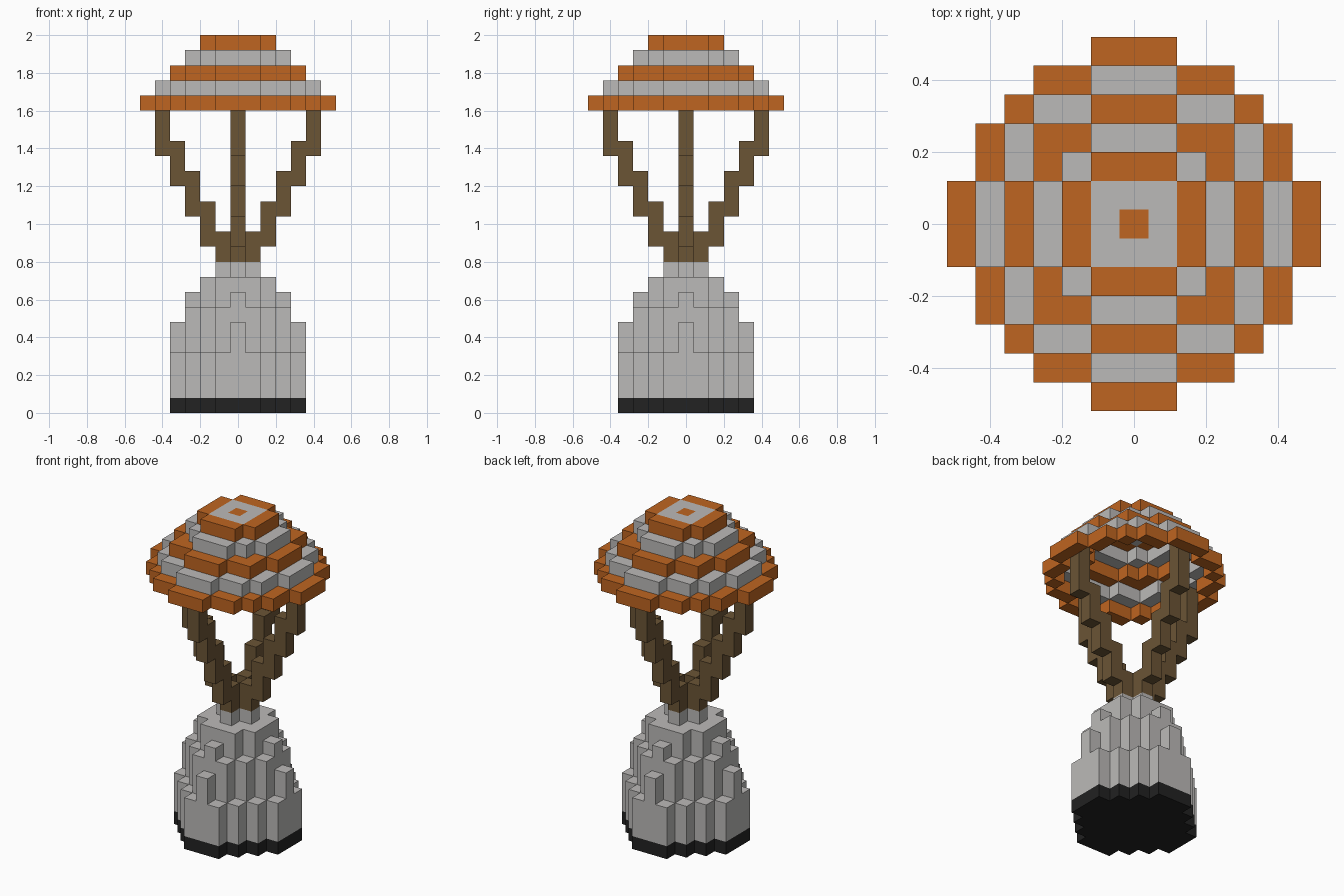
import bpy
import bmesh
from mathutils import Vector

U = 0.08  # edge length of one block

cube = bpy.data.objects.get("Cube")
if cube:
    bpy.data.objects.remove(cube, do_unlink=True)


def material(name, rgb):
    mat = bpy.data.materials.new(name)
    mat.use_nodes = True
    mat.diffuse_color = (*rgb, 1)
    bsdf = next(n for n in mat.node_tree.nodes if n.type == 'BSDF_PRINCIPLED')
    bsdf.inputs["Base Color"].default_value = (*rgb, 1)
    return mat


ORANGE = material("orange", (0.52, 0.13, 0.015))
GREY = material("light grey", (0.50, 0.49, 0.48))
BROWN = material("rope brown", (0.147, 0.089, 0.036))
BLACK = material("black", (0.016, 0.016, 0.016))


def disc(reach):
    """Blocky disc; reach[j] is the half width of the rows at distance j."""
    n = len(reach) - 1
    return {(i, j) for j in range(-n, n + 1)
            for i in range(-reach[abs(j)], reach[abs(j)] + 1)}


def stack(cells, low, high):
    return {(i, j, k) for i, j in cells for k in range(low, high + 1)}


def around(i, low, high):
    """A column on each of the four axis directions."""
    return stack({(i, 0), (-i, 0), (0, i), (0, -i)}, low, high)


def build(name, blocks, mats, pick=lambda b: 0):
    """Skin a set of blocks with their exposed faces only."""
    bm = bmesh.new()
    for b in sorted(blocks):
        centre = Vector((b[0], b[1], b[2] + 0.5))
        for axis in range(3):
            for sign in (-1, 1):
                step = [0, 0, 0]
                step[axis] = sign
                if tuple(p + q for p, q in zip(b, step)) in blocks:
                    continue
                n = Vector(step)
                u = Vector((0, 0, 0))
                u[(axis + 1) % 3] = 1
                v = n.cross(u)
                quad = [centre + (n + s * u + t * v) / 2
                        for s, t in ((-1, -1), (1, -1), (1, 1), (-1, 1))]
                face = bm.faces.new([bm.verts.new(p * U) for p in quad])
                face.material_index = pick(b)
    bmesh.ops.remove_doubles(bm, verts=bm.verts[:], dist=U / 100)
    mesh = bpy.data.meshes.new(name)
    bm.to_mesh(mesh)
    bm.free()
    for mat in mats:
        mesh.materials.append(mat)
    obj = bpy.data.objects.new(name, mesh)
    bpy.context.collection.objects.link(obj)


# Capsule: dark base and stepped body with small ribs on each side
base = disc([4, 4, 3, 2, 1])
small = disc([3, 3, 2, 1])
tiny = disc([2, 2, 1])
build("capsule_base", stack(base, 0, 0), [BLACK])
build("capsule_body",
      stack(base, 1, 3) | stack(small, 4, 6) | stack(tiny, 7, 8)
      | stack(disc([1, 0]), 9, 9) | around(4, 4, 5) | around(3, 7, 7), [GREY])

# Four ropes climbing outward in steps
ropes = around(1, 10, 11)
for i in range(2, 6):
    ropes |= around(i, 2 * i + 7, 2 * i + 9)
ropes |= around(5, 20, 20)
build("parachute_ropes", ropes, [BROWN])

# Hollow canopy of alternating rings
discs = [disc([6, 6, 5, 5, 4, 3, 1]), disc([5, 5, 4, 4, 3, 1]),
         disc([4, 4, 3, 3, 1]), small, tiny]
for n in range(4):
    build(f"canopy_ring_{n + 1}", stack(discs[n] - discs[n + 1], 20 + n, 20 + n),
          [(ORANGE, GREY)[n % 2]])

# Canopy cap: grey square with an orange centre block
build("canopy_cap", stack(tiny, 24, 24), [ORANGE, GREY],
      lambda b: int(max(abs(b[0]), abs(b[1])) == 1))
